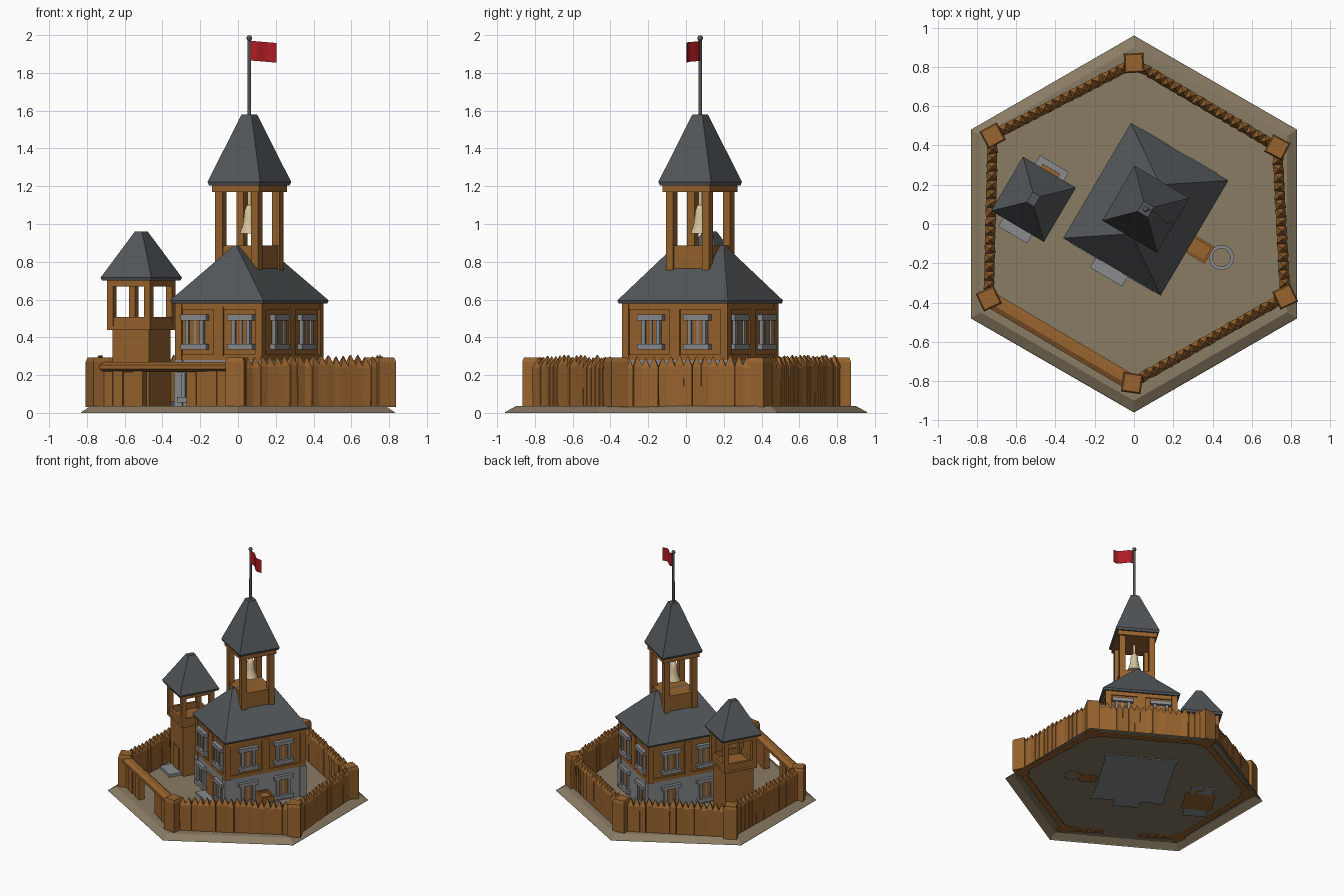
import bpy, bmesh, math, random
from mathutils import Matrix, Vector

if "Cube" in bpy.data.objects:
    bpy.data.objects.remove(bpy.data.objects["Cube"])

random.seed(4)

def material(name, r, g, b):
    m = bpy.data.materials.new(name)
    m.diffuse_color = (r, g, b, 1)
    m.use_nodes = True
    m.node_tree.nodes["Principled BSDF"].inputs["Base Color"].default_value = m.diffuse_color
    return m

WOOD = material("wood", .31, .125, .027)
SLATE = material("slate", .085, .095, .102)
STONE = material("stone", .25, .26, .27)
EARTH = material("earth", .25, .2, .125)
BELL = material("bell_cream", .66, .54, .32)
RED = material("flag_red", .42, .012, .018)

def T(x, y, z=0):
    return Matrix.Translation((x, y, z))

def R(deg):
    return Matrix.Rotation(math.radians(deg), 4, 'Z')

def rect(a, b, z):
    return [(-a, -b, z), (a, -b, z), (a, b, z), (-a, b, z)]

def ngon(n, r, z, start=0):
    return [(r * math.cos(start + 2 * math.pi * i / n),
             r * math.sin(start + 2 * math.pi * i / n), z) for i in range(n)]

def box(M, x0, x1, y0, y1, z0, z1):
    m = M @ T((x0 + x1) / 2, (y0 + y1) / 2)
    return (m, [rect((x1 - x0) / 2, (y1 - y0) / 2, z) for z in (z0, z1)])

def part(name, mat, stacks, smooth=False, bottom=True, top=True):
    """One object from stacks of matching loops, each placed by a matrix."""
    bm = bmesh.new()
    for M, rings in stacks:
        loops = [[bm.verts.new(M @ Vector(p)) for p in ring] for ring in rings]
        n = len(loops[0])
        for lo, hi in zip(loops, loops[1:]):
            for i in range(n):
                j = (i + 1) % n
                bm.faces.new((lo[i], lo[j], hi[j], hi[i]))
        if bottom:
            bm.faces.new(loops[0][::-1])
        if top:
            bm.faces.new(loops[-1])
    me = bpy.data.meshes.new(name)
    bm.to_mesh(me)
    bm.free()
    me.materials.append(mat)
    ob = bpy.data.objects.new(name, me)
    bpy.context.collection.objects.link(ob)
    if smooth:
        bpy.context.view_layer.objects.active = ob
        ob.select_set(True)
        bpy.ops.object.shade_smooth_by_angle(angle=math.radians(40))
        ob.select_set(False)
    return ob

I = Matrix()
HOUSE = T(.06, .075) @ R(-30.5)
TOWER = T(-.512, .126) @ R(-30.5)
G = .03  # ground level of the parts

# Earth base: open hexagonal shell with sloped rim
part("ground_base", EARTH, [(I, [ngon(6, .96, 0, math.pi / 6), ngon(6, .955, .006, math.pi / 6),
                                 ngon(6, .90, .036, math.pi / 6)])], bottom=False)

# Corner posts of the fence
corners = [(0, .82), (-.72, .45), (-.74, -.38), (-.01, -.81), (.77, -.37), (.73, .39)]
turns = [3, 28, 25, -8, 25, -28]
part("corner_posts", WOOD, [(T(*c) @ R(t), [rect(.05, .05, G), rect(.05, .05, .27), rect(.043, .043, .292)])
                            for c, t in zip(corners, turns)])

# Palisade of pointed stakes on five sides
stakes = []
for i in (0, 1, 3, 4, 5):
    p, q = Vector(corners[i]), Vector(corners[(i + 1) % 6])
    d = q - p
    n = round((d.length - .08) / .046)
    ang = math.degrees(math.atan2(d.y, d.x))
    for k in range(n):
        c = p + d.normalized() * (.045 + (k + .5) * (d.length - .09) / n)
        M = T(c.x, c.y) @ R(ang + random.uniform(-10, 10))
        h = random.uniform(-.008, .008)
        stakes.append((M, [rect(.023, .025, G), rect(.024, .026, .245 + h),
                           rect(.002, .002, .3 + h)]))
part("palisade_stakes", WOOD, stakes)

# Gate: lintel beam and plank panels beside the opening
p, q = Vector(corners[2]), Vector(corners[3])
d = q - p
L = d.length
GATE = T(p.x, p.y) @ R(math.degrees(math.atan2(d.y, d.x)))
beam = GATE @ T(0, 0, .243) @ Matrix.Rotation(math.pi / 2, 4, 'Y')
part("gate_lintel", WOOD, [(beam, [[(x * .75, y * 1.1, z) for x, y, z in ngon(8, .04, e, math.pi / 8)]
                                   for e in (.02, L - .02)])])
planks = []
for x0, x1, n in ((.04, .29, 4), (.55, L - .04, 4)):
    w = (x1 - x0) / n
    for k in range(n):
        y = random.uniform(-.004, .004)
        planks.append(box(GATE, x0 + k * w + .002, x0 + (k + 1) * w - .002, y - .022, y + .022, G, .23))
part("gate_planks", WOOD, planks)

# House: stone ground floor, timber upper floor
A, B = .265, .322
part("stone_storey", STONE, [box(HOUSE, -A + .003, A - .003, -B + .003, B - .003, G, .285)])
part("stone_quoins", STONE, [box(HOUSE @ T(sx * (A - .02), sy * (B - .02)), -.026, .026, -.026, .026, G, .28)
                             for sx in (-1, 1) for sy in (-1, 1)])
part("timber_storey", WOOD, [box(HOUSE, -A + .008, A - .008, -B + .008, B - .008, .28, .585)])
frame, windows, panes = [], [], []
for k in range(4):
    half, dist = ((A, B), (B, A))[k % 2]
    S = HOUSE @ R(90 * k) @ T(0, -dist)
    frame += [box(S, -half, half, 0, .02, .28, .31), box(S, -half, half, 0, .02, .548, .585)]
    frame += [box(S, s * half - .02 * (s + 1), s * half - .02 * (s - 1), -.002, .038, .28, .585) for s in (-1, 1)]
    frame.append(box(S, -.03, .03, -.002, .02, .30, .56))
    for z in (.055, .335):
        off = .165 if (k == 0 and z < .2) else .142
        for s in (-1, 1):
            W = S @ T(s * off, 0, z)
            windows += [box(W, -.078, .078, -.022, .01, 0, .03), box(W, -.078, .078, -.022, .01, .155, .185)]
            windows += [box(W, x - .011, x + .011, -.013, .01, .02, .165) for x in (-.045, .045)]
            windows.append(box(W, -.005, .005, -.004, .01, .02, .165))
            panes.append(box(W, -.04, .04, -.001, .008, .025, .16))
part("timber_frame", WOOD, frame)
part("window_surrounds", STONE, windows)
part("window_shutters", WOOD, panes)
part("house_door", WOOD, [box(HOUSE, -.055, .055, -B - .008, -B + .01, G, .22)])
part("house_doorstep", STONE, [box(HOUSE, -.095, .095, -.40, -B + .01, G, .055)])

# Hipped house roof with a short ridge
part("house_roof", SLATE, [(HOUSE, [rect(.282, .335, .58), rect(.288, .34, .595), rect(.008, .15, .885)])])

# Belfry
belfry = [box(HOUSE, -.125, .125, -.125, .125, .70, .885),
          box(HOUSE, -.145, .145, -.145, .145, 1.17, 1.215)]
for sx in (-1, 1):
    for sy in (-1, 1):
        belfry.append(box(HOUSE @ T(sx * .11, sy * .11), -.022, .022, -.022, .022, .70, 1.18))
part("belfry_frame", WOOD, belfry)
part("belfry_roof", SLATE, [(HOUSE, [rect(.156, .156, 1.205), rect(.162, .162, 1.222),
                                     rect(.03, .03, 1.58)])])
profile = [(.052, .95), (.047, .965), (.036, .99), (.03, 1.03), (.026, 1.07), (.016, 1.095), (.01, 1.10), (.01, 1.18)]
part("bell", BELL, [(HOUSE, [ngon(16, r, z) for r, z in profile])], smooth=True)

# Flagpole with ball, and waving flag
part("flagpole", SLATE, [(HOUSE, [ngon(10, .01, 1.57), ngon(10, .009, 1.975)])], smooth=True)
ball = [(.015 * math.sin(t), 1.984 - .016 * math.cos(t)) for t in (.3, .8, 1.3, 1.8, 2.3, 2.8)]
part("pole_ball", SLATE, [(HOUSE, [ngon(10, r, z) for r, z in ball])], smooth=True)
side = []
for i in range(9):
    t = i / 8
    side.append((.065 + .14 * t, .07 - .07 * t + .014 * math.sin(t * 7), -.012 * t))
outline = [(x, y - .002, z) for x, y, z in side] + [(x, y + .002, z) for x, y, z in side[::-1]]
part("flag", RED, [(I, [[(x, y, z + h) for x, y, z in outline] for h in (1.866, 1.97)])], smooth=True)

# Watchtower
tower = [box(TOWER, -.112, .112, -.112, .112, G, .45),
         box(TOWER, -.132, .132, -.132, .132, .44, .46),
         box(TOWER, -.132, .132, -.132, .132, .67, .71)]
for k in range(4):
    S = TOWER @ R(90 * k)
    tower += [box(S, -.13, .13, -.13, -.11, .45, .508),
              box(S, -.132, -.095, -.132, -.095, .44, .69)]
part("watchtower_frame", WOOD, tower)
part("watchtower_roof", SLATE, [(TOWER, [rect(.15, .154, .70), rect(.156, .16, .716),
                                         rect(.022, .03, .96)])])
part("watchtower_steps", STONE, [box(TOWER @ R(r), -.085, .085, -.21, -.10, G, .06) for r in (0, 180)])
part("watchtower_doors", WOOD, [box(TOWER, -.05, .05, .10, .18, G, .10),
                                box(TOWER, -.05, .05, -.12, -.10, G, .24)])

# Water crate with open top and round well beside the house
crate = [box(HOUSE @ T(.337, -.037), -.062, .062, -.05, .05, G, .135)]
for k in range(4):
    half, dist = ((.062, .05), (.05, .062))[k % 2]
    crate.append(box(HOUSE @ T(.337, -.037) @ R(90 * k), -half, half, -dist, -dist + .012, .13, .152))
part("water_crate", WOOD, crate)
well = [(.064, G), (.064, .11), (.046, .11), (.046, .04)]
part("well_ring", STONE, [(HOUSE @ T(.457, -.016), [ngon(20, r, z) for r, z in well])],
     smooth=True, bottom=False, top=False)
